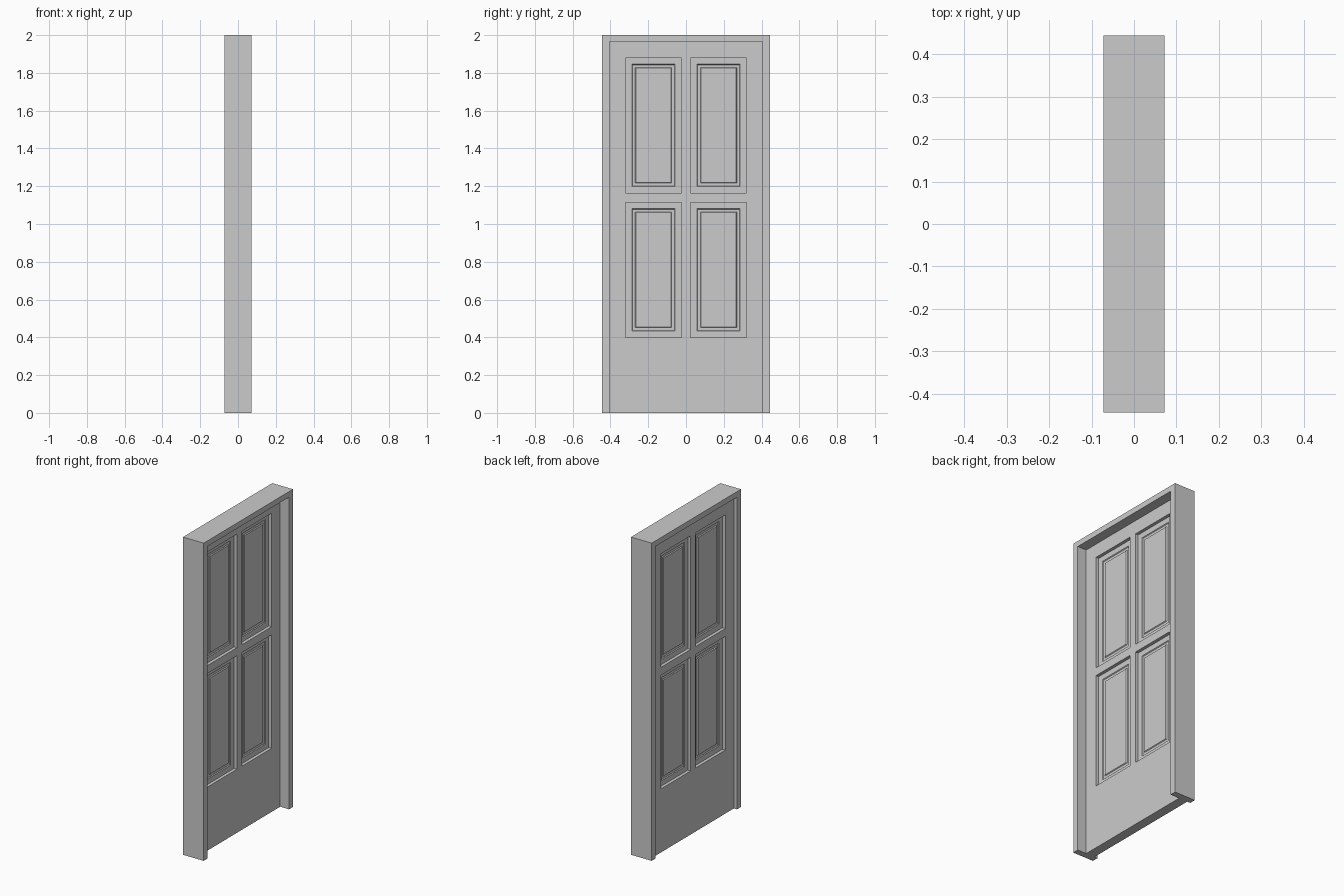
import bpy
import bmesh
from mathutils import Vector

cube = bpy.data.objects.get("Cube")
if cube:
    bpy.data.objects.remove(cube, do_unlink=True)

HALF_W, HALF_D, HEIGHT = 0.444, 0.072, 2.0
OPEN_W, OPEN_TOP = 0.405, 1.965
DOOR_BACK, DOOR_FRONT = -0.05, 0.01

grey = bpy.data.materials.new("plain grey")
grey.use_nodes = True
grey.diffuse_color = (0.6, 0.6, 0.6, 1)
grey.node_tree.nodes["Principled BSDF"].inputs["Base Color"].default_value = (0.6, 0.6, 0.6, 1)


def make_object(name, bm):
    bmesh.ops.recalc_face_normals(bm, faces=bm.faces)
    mesh = bpy.data.meshes.new(name)
    bm.to_mesh(mesh)
    bm.free()
    mesh.materials.append(grey)
    obj = bpy.data.objects.new(name, mesh)
    bpy.context.collection.objects.link(obj)
    return obj


def extruded(outline, x0, x1):
    """Extrude a (y, z) outline from x0 to x1."""
    bm = bmesh.new()
    face = bm.faces.new([bm.verts.new((x0, y, z)) for y, z in outline])
    grown = bmesh.ops.extrude_face_region(bm, geom=[face])["geom"]
    verts = [v for v in grown if isinstance(v, bmesh.types.BMVert)]
    bmesh.ops.translate(bm, verts=verts, vec=(x1 - x0, 0, 0))
    bmesh.ops.recalc_face_normals(bm, faces=bm.faces)
    return bm


# Door frame: two jambs and a head in one piece
right_half = [(OPEN_W, OPEN_TOP), (OPEN_W, 0), (HALF_W, 0), (HALF_W, HEIGHT)]
left_half = [(-y, z) for y, z in reversed(right_half)]
make_object("door_frame", extruded(right_half + left_half, -HALF_D, HALF_D))

# Door slab, cut into stiles, rails and panel fields
columns = [(-0.32, -0.025), (0.025, 0.32)]
rows = [(0.40, 1.115), (1.165, 1.88)]
slab = [(-OPEN_W, 0), (OPEN_W, 0), (OPEN_W, OPEN_TOP), (-OPEN_W, OPEN_TOP)]
bm = extruded(slab, DOOR_BACK, DOOR_FRONT)
cuts = [((0, y, 0), (0, 1, 0)) for c in columns for y in c]
cuts += [((0, 0, z), (0, 0, 1)) for r in rows for z in r]
for point, normal in cuts:
    bmesh.ops.bisect_plane(bm, geom=bm.verts[:] + bm.edges[:] + bm.faces[:],
                           plane_co=Vector(point), plane_no=Vector(normal))


def in_panel(face):
    c = face.calc_center_median()
    return (abs(face.normal.x) > 0.9
            and any(a < c.y < b for a, b in columns)
            and any(a < c.z < b for a, b in rows))


# Sunken panels with a fine moulding groove, on both faces
bm.normal_update()
panels = [f for f in bm.faces if in_panel(f)]
for inset, depth in [(0, -0.02), (0.033, 0), (0.004, -0.005), (0.014, 0), (0.004, 0.005)]:
    bmesh.ops.inset_individual(bm, faces=panels, thickness=inset, depth=depth,
                               use_even_offset=True)
    bm.normal_update()
make_object("panelled_door", bm)
